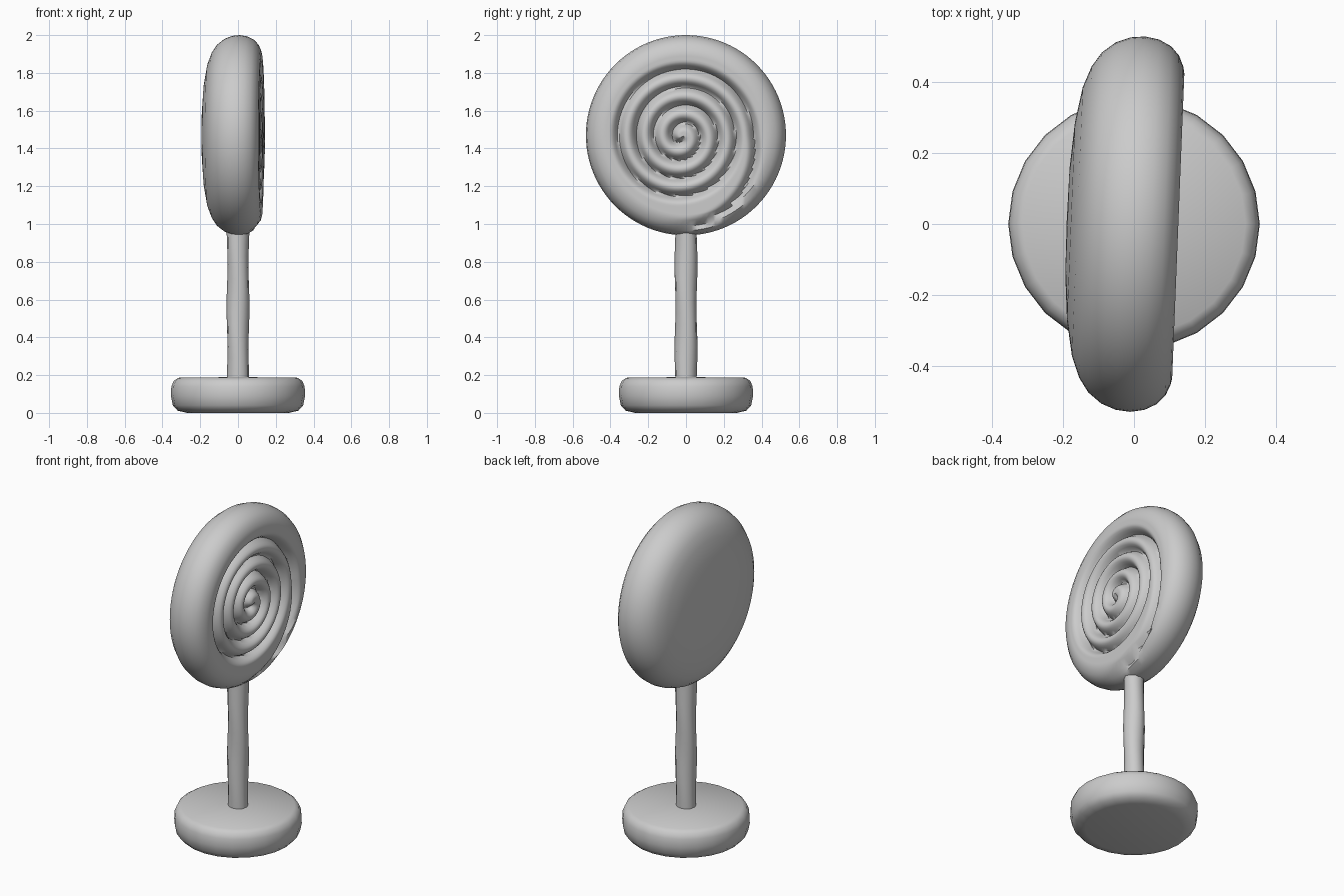
import bpy, bmesh, math

if "Cube" in bpy.data.objects:
    bpy.data.objects.remove(bpy.data.objects["Cube"])

grey = bpy.data.materials.new("plain grey")
grey.diffuse_color = (0.6, 0.6, 0.6, 1)
grey.use_nodes = True
grey.node_tree.nodes["Principled BSDF"].inputs["Base Color"].default_value = grey.diffuse_color
TAU = 2 * math.pi


def lathe(name, profile, sides, place, angle=40):
    """Spin (radius, height) points; place(r, h, angle) gives each position."""
    bm = bmesh.new()
    rows = []
    for r, h in profile:
        if r == 0:
            rows.append([bm.verts.new(place(0, h, 0))] * sides)
        else:
            rows.append([bm.verts.new(place(r, h, TAU * i / sides)) for i in range(sides)])
    for a, b in zip(rows, rows[1:]):
        for i in range(sides):
            j = (i + 1) % sides
            quad = list(dict.fromkeys((a[i], a[j], b[j], b[i])))
            bm.faces.new(quad)
    bmesh.ops.recalc_face_normals(bm, faces=bm.faces)
    mesh = bpy.data.meshes.new(name)
    bm.to_mesh(mesh)
    bm.free()
    mesh.materials.append(grey)
    obj = bpy.data.objects.new(name, mesh)
    bpy.context.collection.objects.link(obj)
    bpy.ops.object.select_all(action='DESELECT')
    obj.select_set(True)
    bpy.context.view_layer.objects.active = obj
    bpy.ops.object.shade_smooth_by_angle(angle=math.radians(angle))
    return obj


def upright(r, h, a):
    return (r * math.cos(a), r * math.sin(a), h)


# Rounded round foot
lathe("base", [(0, 0), (0.27, 0), (0.32, 0.012), (0.345, 0.04), (0.355, 0.09),
               (0.353, 0.14), (0.34, 0.17), (0.315, 0.186), (0, 0.19)], 24, upright)


# Slightly uneven stick
def wobbly(r, h, a):
    r *= 1 + 0.05 * math.sin(2 * a + 14 * h)
    return upright(r, h, a)


lathe("stick", [(0, 0.17)] + [(0.058, 0.17 + 0.06 * i) for i in range(15)] + [(0, 1.01)],
      12, wobbly)

# Round sweet with a spiral groove cut in its right face
CENTRE_Z, PITCH, DEPTH, HALF_WIDTH = 1.47, 0.095, 0.055, 0.045


def groove(y, z):
    y, z = y + 0.02, z + 0.01
    r, turn = math.hypot(y, z), math.atan2(z, -y) % TAU
    drop = 0
    for k in range(5):
        line = 0.335 + PITCH * (turn / TAU - k)
        if line <= 0:
            continue
        weight = min(1, line / 0.04)
        if k == 0 and turn > math.pi:      # groove runs out over the rim
            s = turn / math.pi - 1
            line += 0.16 * s
            weight = max(0, min(1, (0.65 - s) * 4))
        near = max(0, 1 - abs(r - line) / HALF_WIDTH)
        drop = max(drop, DEPTH * weight * near ** 2)
    return drop


def candy_point(r, h, a):
    y, z = r * math.cos(a), r * math.sin(a)
    if h > 0.03:
        h -= groove(y, z) * min(1, max(0, (0.53 - r) / 0.06))
    tilt = 0.04
    return (h * math.cos(tilt) + y * math.sin(tilt),
            y * math.cos(tilt) - h * math.sin(tilt), z + CENTRE_Z)


back = [(0, -0.19), (0.15, -0.188), (0.28, -0.178), (0.38, -0.16), (0.44, -0.137),
        (0.48, -0.11), (0.51, -0.072), (0.526, -0.03), (0.53, 0.01), (0.523, 0.05),
        (0.505, 0.085), (0.48, 0.108), (0.45, 0.121)]
front = [(0.43 - 0.01 * i, 0.125) for i in range(43)] + [(0, 0.125)]
lathe("spiral_candy", back + front, 96, candy_point, 50)
